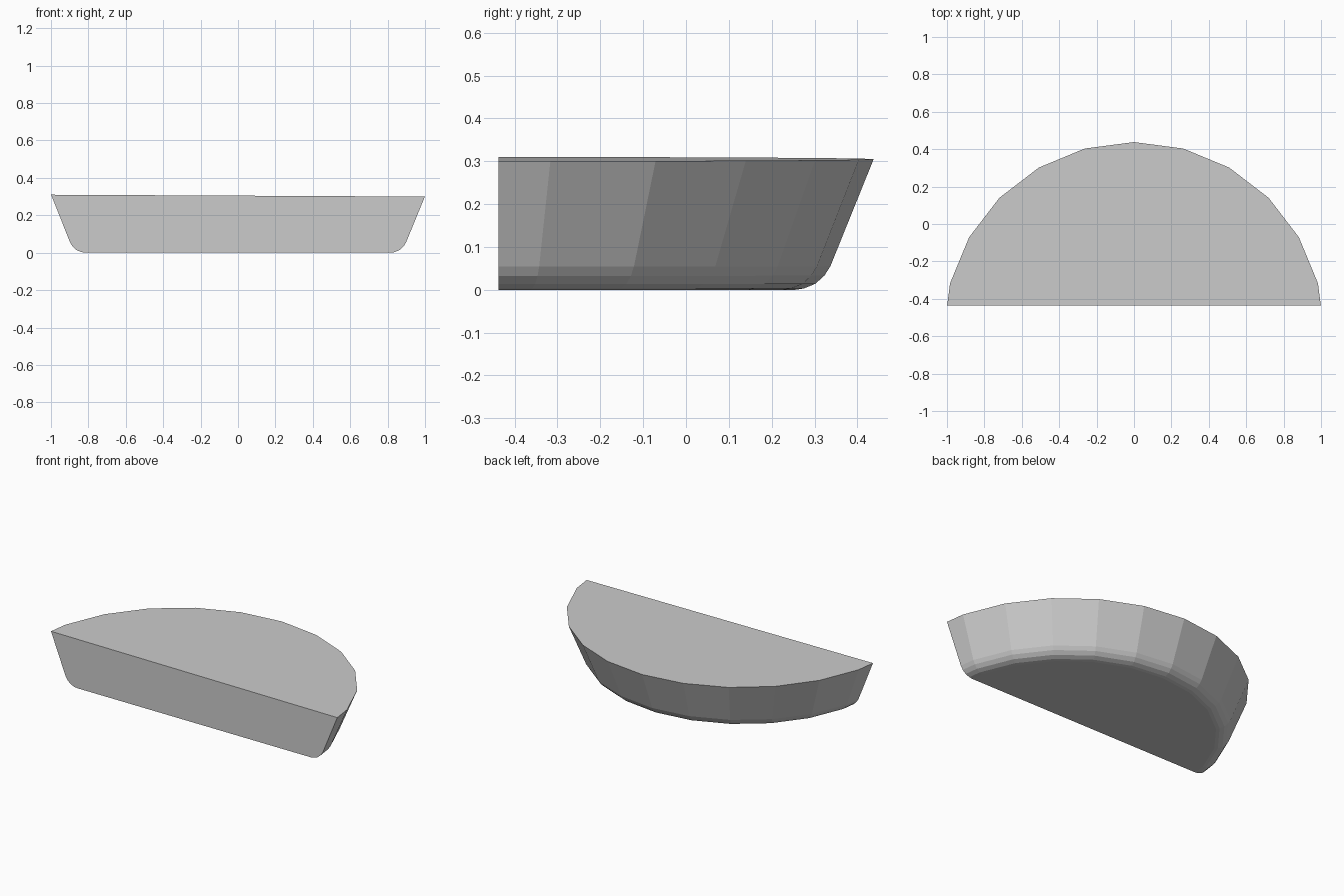
import bpy, bmesh, math

if "Cube" in bpy.data.objects:
    bpy.data.objects.remove(bpy.data.objects["Cube"])

SIDES = 24
CY = -0.58          # centre of the full disc, behind the straight cut
CUT_Y = -0.437
# Wall profile from the bottom edge up to the rim: (radius, height)
PROFILE = [(0.835, 0.0), (0.855, 0.003), (0.882, 0.014), (0.903, 0.033),
           (0.917, 0.055), (1.018, 0.305)]

bm = bmesh.new()

# Full flared disc with a rounded lower edge; the rim tilts slightly along x
rings = []
for r, z in PROFILE:
    ring = []
    for i in range(SIDES):
        a = 2 * math.pi * i / SIDES
        x, y = r * math.cos(a), CY + r * math.sin(a)
        ring.append(bm.verts.new((x, y, z - 0.005 * x * z / 0.305)))
    rings.append(ring)
for low, high in zip(rings, rings[1:]):
    for i in range(SIDES):
        j = (i + 1) % SIDES
        bm.faces.new((low[i], low[j], high[j], high[i]))
bm.faces.new(rings[0][::-1])
bm.faces.new(rings[-1])

# Slice off the front and close the flat face
cut = bmesh.ops.bisect_plane(bm, geom=bm.verts[:] + bm.edges[:] + bm.faces[:],
                             plane_co=(0, CUT_Y, 0), plane_no=(0, -1, 0),
                             clear_outer=True)
bmesh.ops.holes_fill(bm, edges=[e for e in bm.edges if e.is_boundary], sides=0)
bmesh.ops.recalc_face_normals(bm, faces=bm.faces[:])

mesh = bpy.data.meshes.new("half_round_block")
bm.to_mesh(mesh)
bm.free()
obj = bpy.data.objects.new("half_round_block", mesh)
bpy.context.collection.objects.link(obj)

# Smooth only the rounded lower edge would hide the facets: keep flat faces
for p in mesh.polygons:
    p.use_smooth = False
